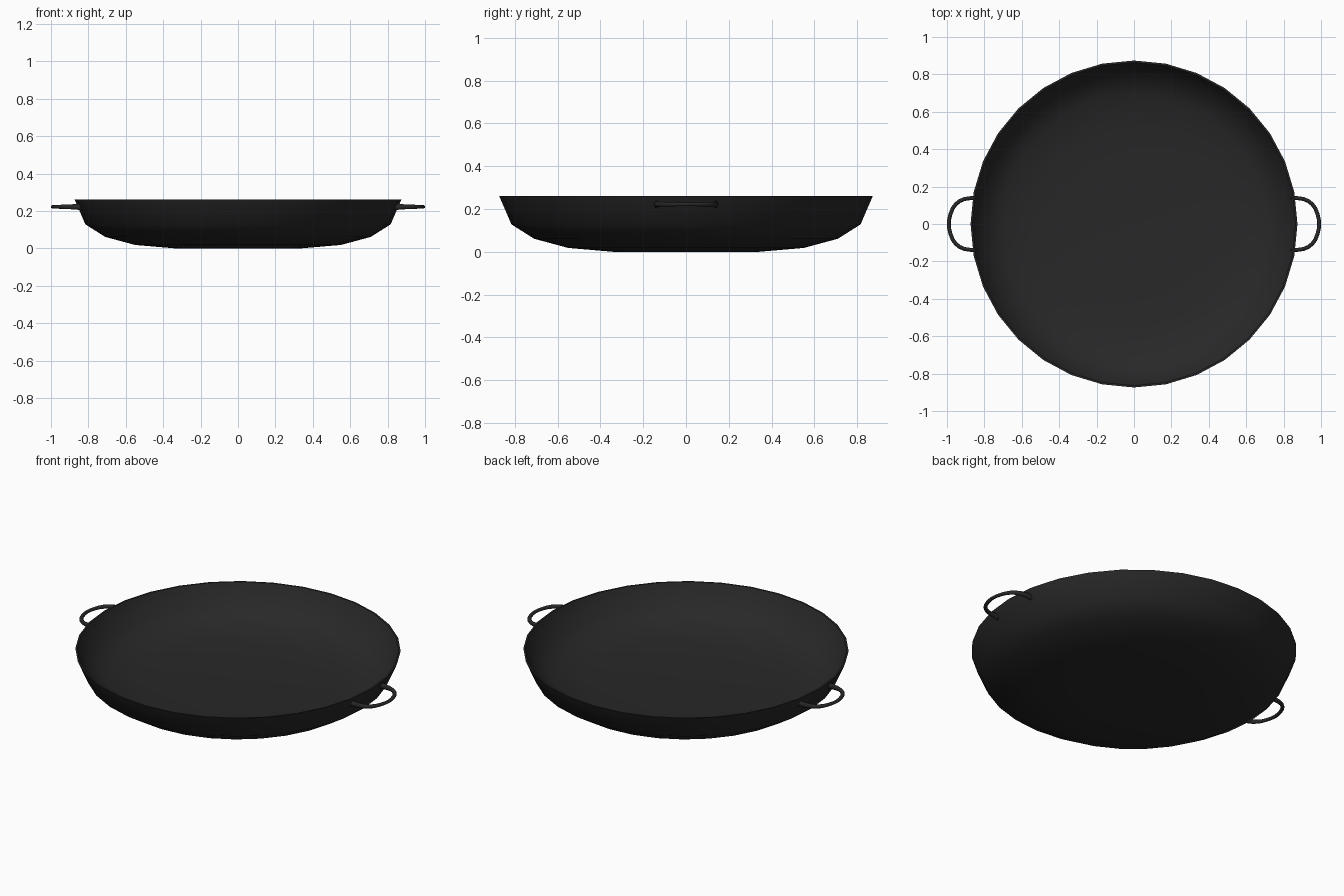
import bpy, bmesh, math
from mathutils import Vector

if "Cube" in bpy.data.objects:
    bpy.data.objects.remove(bpy.data.objects["Cube"])

iron = bpy.data.materials.new("black iron")
iron.diffuse_color = (0.021, 0.021, 0.021, 1)
iron.use_nodes = True
iron.node_tree.nodes["Principled BSDF"].inputs["Base Color"].default_value = iron.diffuse_color


def finish(name, bm, angle):
    bmesh.ops.remove_doubles(bm, verts=bm.verts, dist=1e-5)
    bmesh.ops.recalc_face_normals(bm, faces=bm.faces)
    mesh = bpy.data.meshes.new(name)
    bm.to_mesh(mesh)
    bm.free()
    mesh.materials.append(iron)
    ob = bpy.data.objects.new(name, mesh)
    bpy.context.collection.objects.link(ob)
    bpy.ops.object.select_all(action='DESELECT')
    ob.select_set(True)
    bpy.context.view_layer.objects.active = ob
    bpy.ops.object.shade_smooth_by_angle(angle=math.radians(angle))
    return ob


def skin(bm, rings):
    # bridge successive rings of points with quads and cap both ends
    vs = [[bm.verts.new(p) for p in r] for r in rings]
    for a, b in zip(vs, vs[1:]):
        n = len(a)
        for i in range(n):
            j = (i + 1) % n
            bm.faces.new((a[i], a[j], b[j], b[i]))
    bm.faces.new(vs[0])
    bm.faces.new(vs[-1])


# pan bowl: outer profile up, thin rim, inner profile down to a thick floor
outer = [(0.34, 0.0), (0.55, 0.018), (0.71, 0.061), (0.816, 0.128), (0.874, 0.262)]
inner = [(0.864, 0.262), (0.805, 0.139), (0.70, 0.085), (0.545, 0.058), (0.34, 0.046)]
N = 32
bm = bmesh.new()
skin(bm, [[(r * math.cos(2 * math.pi * i / N), r * math.sin(2 * math.pi * i / N), z)
           for i in range(N)] for r, z in outer + inner])
finish("pan_bowl", bm, 40)

# loop handles: half path of (x, y, height radius), mirrored in y, flared at the roots
half = [(0.838, 0.139, 0.018), (0.855, 0.139, 0.017), (0.875, 0.138, 0.015), (0.905, 0.134, 0.013),
        (0.932, 0.123, 0.012), (0.954, 0.105, 0.011), (0.970, 0.082, 0.010),
        (0.981, 0.053, 0.0095), (0.988, 0.025, 0.009), (0.990, 0.0, 0.009)]
path = half + [(x, -y, r) for x, y, r in reversed(half[:-1])]
K = 10
for side, name in ((1, "right_handle"), (-1, "left_handle")):
    rings = []
    for i, (x, y, r) in enumerate(path):
        a, b = path[max(i - 1, 0)], path[min(i + 1, len(path) - 1)]
        t = Vector((b[0] - a[0], b[1] - a[1], 0)).normalized()
        nrm = Vector((-t.y, t.x, 0))
        ring = []
        for k in range(K):
            w = 2 * math.pi * k / K
            p = Vector((x, y, 0.222)) + nrm * (0.0105 * math.cos(w)) + Vector((0, 0, r * math.sin(w)))
            ring.append((p.x * side, p.y, p.z))
        rings.append(ring)
    bm = bmesh.new()
    skin(bm, rings)
    finish(name, bm, 50)
